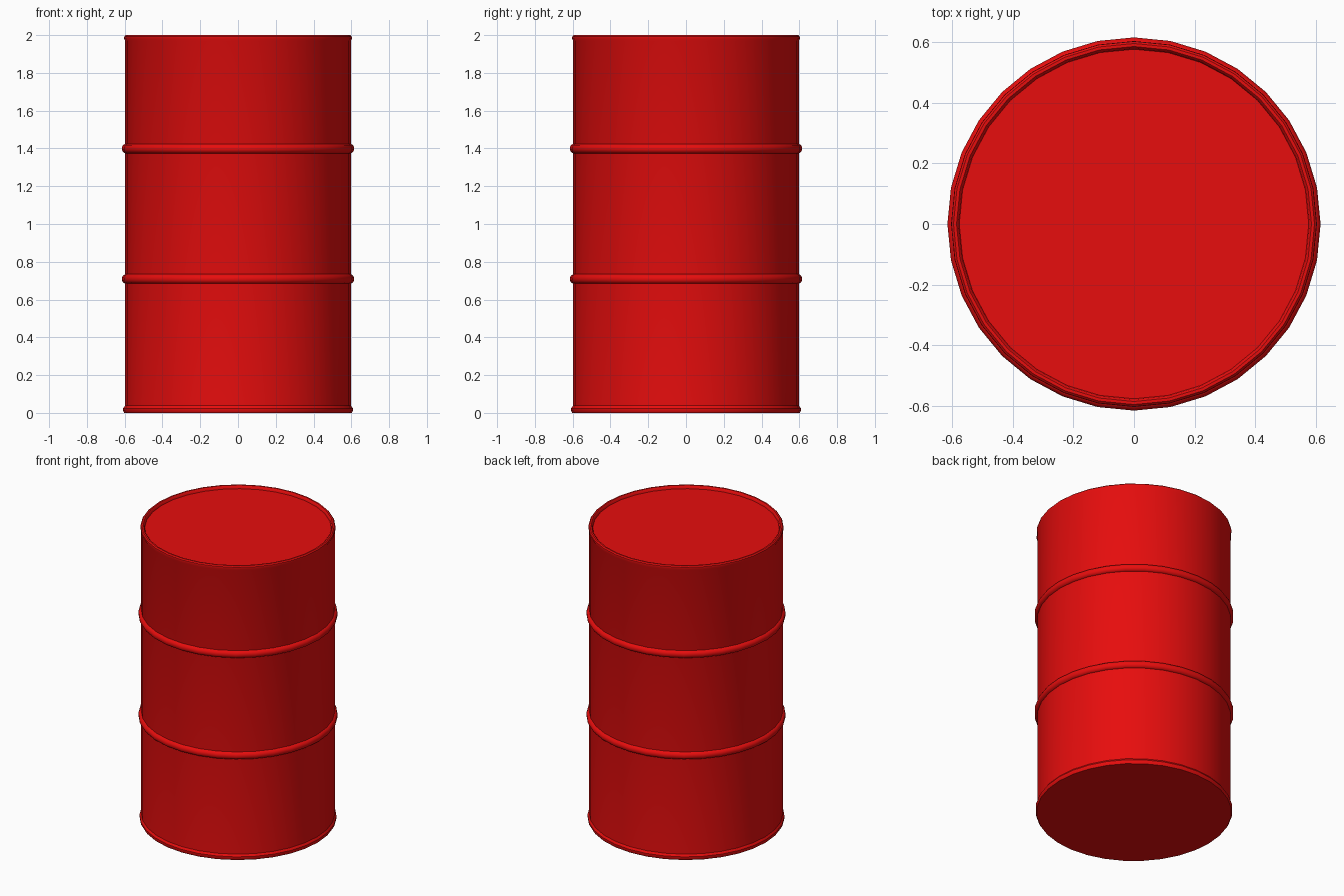
import bpy, bmesh
from math import radians, sin, cos, tau

if "Cube" in bpy.data.objects:
    bpy.data.objects.remove(bpy.data.objects["Cube"])

SIDES = 32

red = bpy.data.materials.new("red_paint")
red.diffuse_color = (0.8, 0.004, 0.004, 1)
red.use_nodes = True
red.node_tree.nodes["Principled BSDF"].inputs["Base Color"].default_value = red.diffuse_color


def lathe(name, profile, ring=False):
    """Revolve (radius, z) points; ring closes the profile, otherwise cap the ends."""
    bm = bmesh.new()
    loops = [[bm.verts.new((r * cos(tau * i / SIDES), r * sin(tau * i / SIDES), z))
              for i in range(SIDES)] for r, z in profile]
    pairs = list(zip(loops, loops[1:]))
    if ring:
        pairs.append((loops[-1], loops[0]))
    else:
        bm.faces.new(loops[0])
        bm.faces.new(loops[-1])
    for a, b in pairs:
        for i in range(SIDES):
            j = (i + 1) % SIDES
            bm.faces.new((a[i], a[j], b[j], b[i]))
    bmesh.ops.recalc_face_normals(bm, faces=bm.faces)
    mesh = bpy.data.meshes.new(name)
    bm.to_mesh(mesh)
    bm.free()
    mesh.materials.append(red)
    obj = bpy.data.objects.new(name, mesh)
    bpy.context.collection.objects.link(obj)
    bpy.ops.object.select_all(action='DESELECT')
    obj.select_set(True)
    bpy.context.view_layer.objects.active = obj
    bpy.ops.object.shade_smooth_by_angle(angle=radians(35))


# Drum shell: base flange, straight wall, rolled top rim and recessed lid
lathe("drum_body", [
    (0.602, 0.0), (0.608, 0.01), (0.608, 0.024), (0.598, 0.038),
    (0.598, 1.97), (0.603, 1.98), (0.602, 1.993), (0.595, 2.0),
    (0.585, 2.0), (0.579, 1.994), (0.576, 1.98)])

# Two rolling hoops around the wall
for name, z in (("lower_hoop", 0.709), ("upper_hoop", 1.399)):
    lathe(name, [(0.59, z - 0.025), (0.598, z - 0.025), (0.609, z - 0.018),
                 (0.615, z - 0.007), (0.615, z + 0.007), (0.609, z + 0.018),
                 (0.598, z + 0.025), (0.59, z + 0.025)], ring=True)
